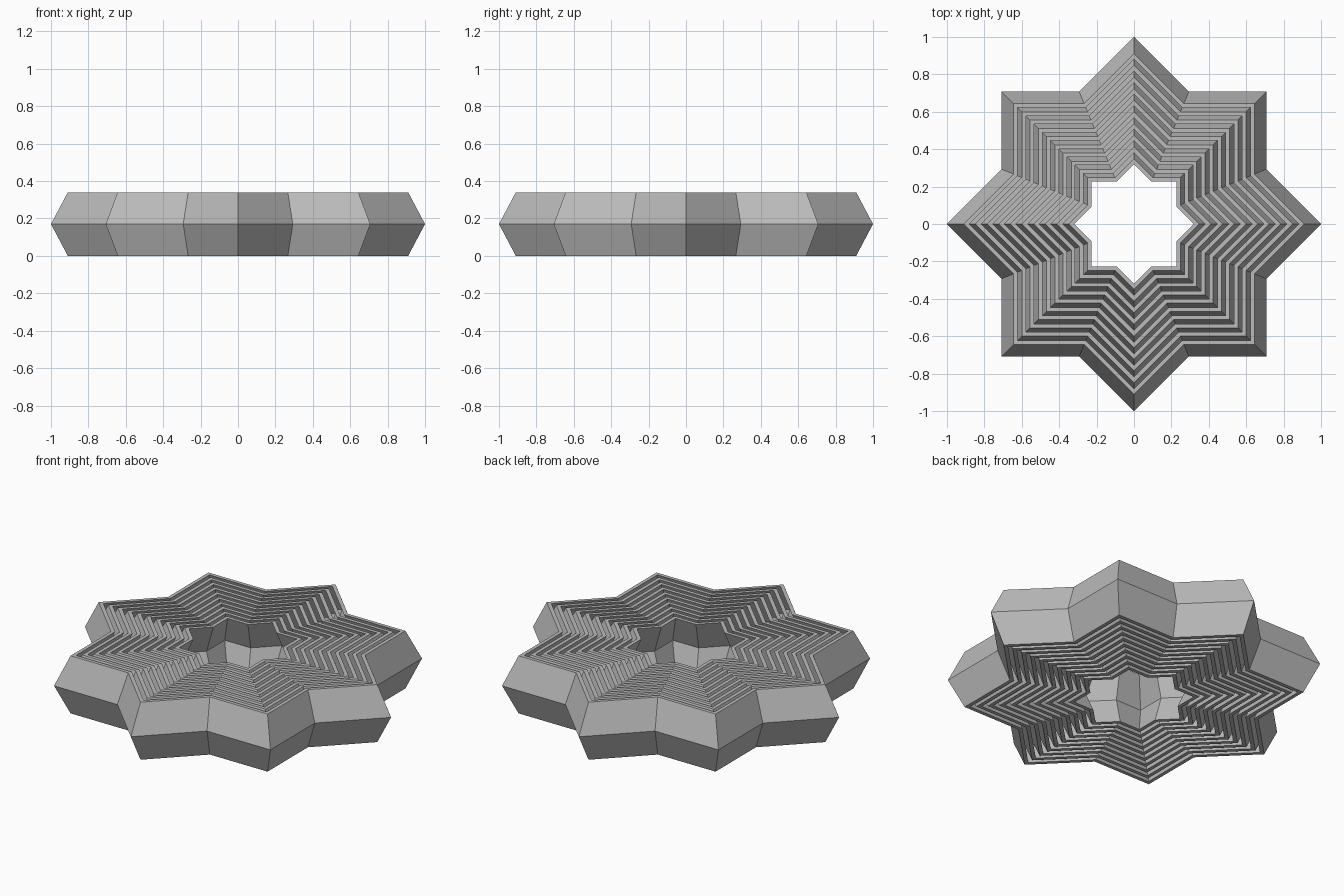
import bpy, bmesh
from math import sin, cos, pi, sqrt

if "Cube" in bpy.data.objects:
    bpy.data.objects.remove(bpy.data.objects["Cube"])

HEIGHT = 0.34     # total height
RINGS = 10        # nested star rings
WALL = 0.03       # ring wall, measured at the star tips
LEAN = 0.09       # how far the waist bulges past the rims
INNER = 0.44      # waist radius of the smallest ring
VALLEY = sqrt(2 - sqrt(2))  # valley radius of an eight-pointed star

grey = bpy.data.materials.new("plain grey")
grey.use_nodes = True
colour = (0.5, 0.5, 0.5, 1)
grey.diffuse_color = colour
grey.node_tree.nodes["Principled BSDF"].inputs["Base Color"].default_value = colour


def star_loop(bm, radius, z):
    """One eight-pointed star outline."""
    loop = []
    for i in range(16):
        r = radius * (VALLEY if i % 2 else 1)
        a = i * pi / 8
        loop.append(bm.verts.new((r * cos(a), r * sin(a), z)))
    return loop


def star_ring(name, waist):
    """Closed ring with a chevron-shaped wall."""
    rim = waist - LEAN
    section = [(rim, 0), (waist, HEIGHT / 2), (rim, HEIGHT),
               (rim - WALL, HEIGHT), (waist - WALL, HEIGHT / 2), (rim - WALL, 0)]
    bm = bmesh.new()
    loops = [star_loop(bm, r, z) for r, z in section]
    for k, low in enumerate(loops):
        high = loops[(k + 1) % len(loops)]
        for i in range(16):
            j = (i + 1) % 16
            bm.faces.new((low[i], low[j], high[j], high[i]))
    bmesh.ops.recalc_face_normals(bm, faces=bm.faces)
    mesh = bpy.data.meshes.new(name)
    bm.to_mesh(mesh)
    bm.free()
    mesh.materials.append(grey)
    bpy.context.collection.objects.link(bpy.data.objects.new(name, mesh))


# Nested rings, from the outside in
for n in range(RINGS):
    star_ring(f"star_ring_{n + 1}", 1 + (INNER - 1) * n / (RINGS - 1))
